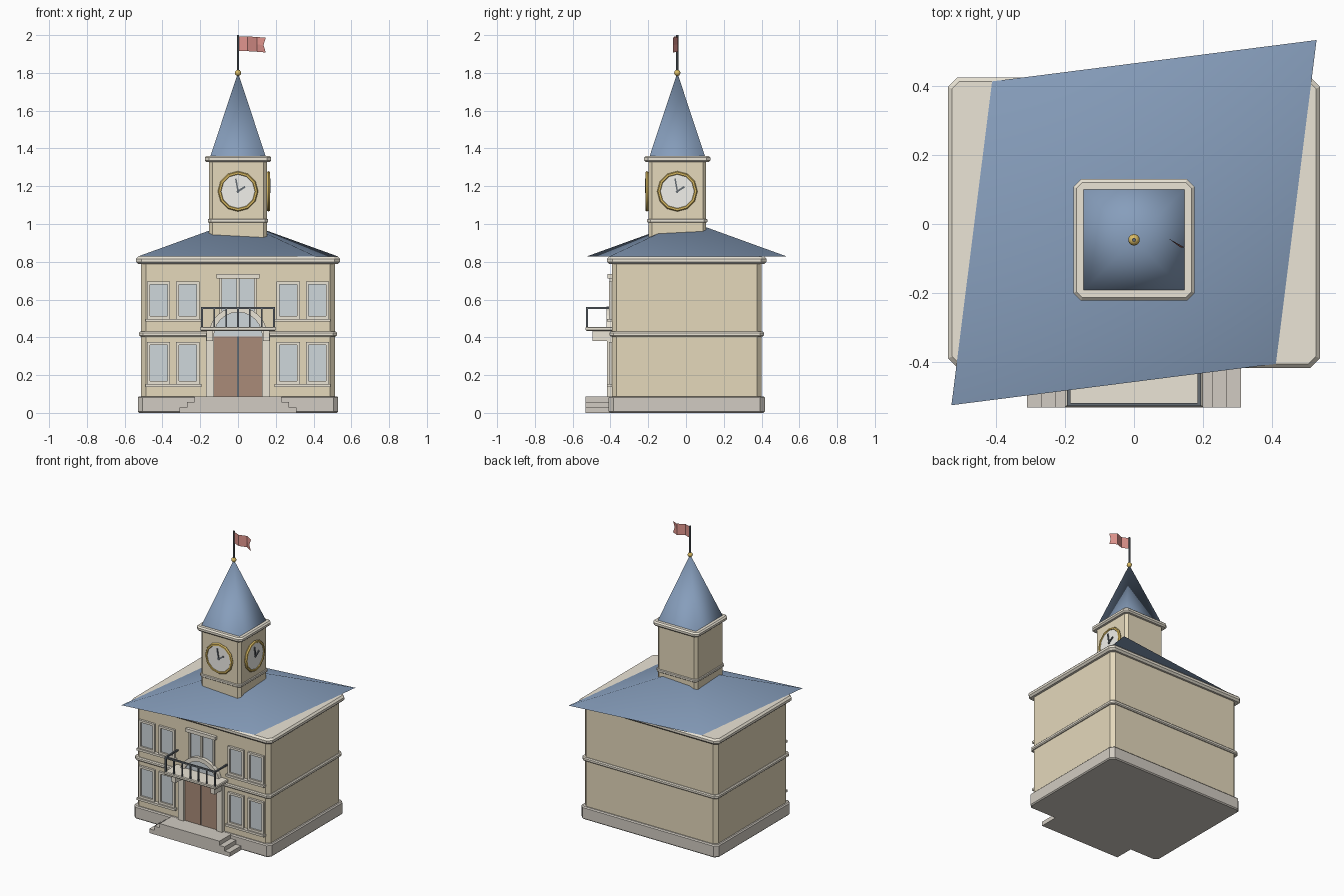
import bpy, bmesh, math
from mathutils import Matrix, Vector

if "Cube" in bpy.data.objects:
    bpy.data.objects.remove(bpy.data.objects["Cube"])

def mat(name, r, g, b):
    m = bpy.data.materials.new(name)
    m.diffuse_color = (r, g, b, 1)
    m.use_nodes = True
    m.node_tree.nodes["Principled BSDF"].inputs["Base Color"].default_value = m.diffuse_color
    return m

WALL = mat("wall", 0.78, 0.69, 0.50)
TRIM = mat("trim", 0.83, 0.78, 0.67)
STONE = mat("stone", 0.64, 0.60, 0.54)
BLUE = mat("roof_blue", 0.24, 0.34, 0.50)
GLASS = mat("glass", 0.62, 0.68, 0.71)
WOOD = mat("wood", 0.40, 0.26, 0.19)
IRON = mat("iron", 0.13, 0.15, 0.17)
GOLD = mat("gold", 0.72, 0.51, 0.13)
WHITE = mat("dial_white", 0.88, 0.87, 0.83)
RED = mat("flag_red", 0.75, 0.30, 0.27)

def finish(name, bm, m, xf=None, smooth=None):
    bmesh.ops.recalc_face_normals(bm, faces=bm.faces)
    if xf is not None:
        bm.transform(xf)
    me = bpy.data.meshes.new(name)
    bm.to_mesh(me)
    bm.free()
    me.materials.append(m)
    ob = bpy.data.objects.new(name, me)
    bpy.context.collection.objects.link(ob)
    if smooth:
        bpy.ops.object.select_all(action='DESELECT')
        ob.select_set(True)
        bpy.context.view_layer.objects.active = ob
        bpy.ops.object.shade_smooth_by_angle(angle=math.radians(smooth))
    return ob

def prism(name, pts, a, b, m, axis='z', bevel=0, xf=None):
    """Extrude a 2D outline from a to b along z (outline xy) or y (outline xz)."""
    bm = bmesh.new()
    f = bm.faces.new([bm.verts.new((u, v, a) if axis == 'z' else (u, a, v)) for u, v in pts])
    r = bmesh.ops.extrude_face_region(bm, geom=[f])
    d = Vector((0, 0, b - a) if axis == 'z' else (0, b - a, 0))
    bmesh.ops.translate(bm, vec=d, verts=[e for e in r['geom'] if isinstance(e, bmesh.types.BMVert)])
    if bevel:
        rims = [e for e in bm.edges if abs((e.verts[0].co - e.verts[1].co).dot(d)) < 1e-9]
        bmesh.ops.bevel(bm, geom=rims, offset=bevel, segments=1, affect='EDGES', profile=0.5)
    return finish(name, bm, m, xf)

def box(name, x0, x1, y0, y1, z0, z1, m, bevel=0, xf=None):
    return prism(name, [(x0, y0), (x1, y0), (x1, y1), (x0, y1)], z0, z1, m, bevel=bevel, xf=xf)

def slab(name, cy, hx, hy, z0, z1, ch, m, bevel=0):
    """Block with chamfered corners."""
    q = [(hx, hy - ch), (hx - ch, hy)]
    pts = q + [(-x, y) for x, y in q[::-1]] + [(-x, -y) for x, y in q] + [(x, -y) for x, y in q[::-1]]
    return prism(name, [(x, y + cy) for x, y in pts], z0, z1, m, bevel=bevel)

def pyramid(name, base, apex, m):
    bm = bmesh.new()
    vs = [bm.verts.new(p) for p in base]
    top = bm.verts.new(apex)
    bm.faces.new(vs)
    for i in range(4):
        bm.faces.new((vs[i], vs[(i + 1) % 4], top))
    return finish(name, bm, m, smooth=88)

def ring_pts(r, n, a0=0.0, a1=2 * math.pi, closed=True):
    k = n if closed else n + 1
    return [(r * math.cos(a0 + (a1 - a0) * i / n), r * math.sin(a0 + (a1 - a0) * i / n)) for i in range(k)]

CY, F = 0.004, -0.393   # building centre and front wall plane

# main block
slab("plinth", CY, 0.53, 0.413, 0, 0.088, 0.025, STONE, 0.007)
slab("walls", CY, 0.513, 0.397, 0.085, 0.8, 0.025, WALL)
slab("string_course", CY, 0.525, 0.409, 0.405, 0.43, 0.022, TRIM, 0.006)
slab("cornice", CY, 0.54, 0.422, 0.788, 0.828, 0.028, TRIM, 0.012)

# skewed hip roof
pyramid("roof", [(-0.53, CY - 0.53, 0.828), (0.412, CY - 0.41, 0.828),
                 (0.53, CY + 0.53, 0.828), (-0.412, CY + 0.41, 0.828)], (0, CY, 1.02), BLUE)

# tower and spire
TY = -0.046
slab("tower", TY, 0.153, 0.153, 0.86, 1.34, 0.018, WALL)
slab("tower_band", TY, 0.16, 0.16, 1.007, 1.027, 0.018, TRIM, 0.004)
slab("tower_cornice", TY, 0.176, 0.176, 1.328, 1.36, 0.022, TRIM, 0.009)
h = 0.147
pyramid("spire", [(-h, TY - h, 1.358), (h, TY - h, 1.358), (h, TY + h, 1.358), (-h, TY + h, 1.358)],
        (0, TY, 1.8), BLUE)

# finial, pole and flag
bm = bmesh.new()
bmesh.ops.create_icosphere(bm, subdivisions=2, radius=0.017)
finish("finial", bm, GOLD, Matrix.Translation((0, TY, 1.8)), 40)
prism("flag_pole", [(x, y + TY) for x, y in ring_pts(0.006, 8)], 1.8, 2.0, IRON)
bm = bmesh.new()
cols = []
for x, dy, top, bot in [(0.004, 0, 1.994, 1.917), (0.05, -0.018, 1.993, 1.915),
                        (0.1, 0.004, 1.99, 1.912), (0.147, -0.022, 1.986, 1.908)]:
    mx = x - 0.012 if x > 0.14 else x
    cols.append([bm.verts.new((xx, TY + dy, z)) for xx, z in ((x, bot), (mx, (top + bot) / 2), (x, top))])
for a, b in zip(cols, cols[1:]):
    for i in range(2):
        bm.faces.new((a[i], b[i], b[i + 1], a[i + 1]))
bmesh.ops.solidify(bm, geom=bm.faces[:], thickness=0.004)
finish("flag", bm, RED)

# clocks on front and right faces
for side, ang in (("front", 0), ("right", 90)):
    xf = (Matrix.Translation((0, TY, 1.173)) @ Matrix.Rotation(math.radians(ang), 4, 'Z')
          @ Matrix.Translation((0, -0.153, 0)))
    prism(side + "_dial", ring_pts(0.097, 12), 0.005, -0.012, WHITE, 'y', xf=xf)
    bm = bmesh.new()
    loops = [[bm.verts.new((c * (0.097 + 0.01 * u), -0.008 + 0.01 * v, s * (0.097 + 0.01 * u)))
              for u, v in ring_pts(1, 6)] for c, s in ring_pts(1, 12)]
    for i in range(12):
        for j in range(6):
            a, b, k = loops[i], loops[(i + 1) % 12], (j + 1) % 6
            bm.faces.new((a[j], b[j], b[k], a[k]))
    finish(side + "_dial_rim", bm, GOLD, xf, 50)
    for hand, length, w, deg in (("minute_hand", 0.068, 0.004, -10), ("hour_hand", 0.045, 0.005, 57)):
        box(side + "_" + hand, -w, w, -0.018, -0.011, -0.008, length, IRON,
            xf=xf @ Matrix.Rotation(math.radians(deg), 4, 'Y'))

def window(name, x0, x1, z0, z1, t=0.015):
    box(name + "_glass", x0 + t, x1 - t, F - 0.004, F + 0.01, z0 + t, z1 - t, GLASS)
    for n, a, b in (("left", x0, x0 + t), ("right", x1 - t, x1)):
        box(name + "_frame_" + n, a, b, F - 0.015, F + 0.01, z0, z1, TRIM)
    for n, a, b in (("bottom", z0, z0 + t), ("top", z1 - t, z1)):
        box(name + "_frame_" + n, x0 + t, x1 - t, F - 0.015, F + 0.01, a, b, TRIM)

# paired windows with shared sills
for s, sn in ((-1, "left"), (1, "right")):
    for z0, z1, fl in ((0.153, 0.375, "lower"), (0.498, 0.695, "upper")):
        for c, n in ((0.42, "outer"), (0.266, "inner")):
            window(f"{fl}_{sn}_{n}_window", s * c - 0.061, s * c + 0.061, z0, z1)
        box(f"{fl}_{sn}_sill", s * 0.342 - 0.148, s * 0.342 + 0.148, F - 0.024, F + 0.01, z0 - 0.015, z0, TRIM)

# balcony door
for s, n in ((-1, "left"), (1, "right")):
    box(n + "_balcony_glass", s * 0.047 - 0.039, s * 0.047 + 0.039, F - 0.004, F + 0.01, 0.455, 0.71, GLASS)
    box(n + "_balcony_jamb", s * 0.092 - 0.006, s * 0.092 + 0.006, F - 0.012, F + 0.01, 0.455, 0.715, TRIM)
box("balcony_mullion", -0.008, 0.008, F - 0.012, F + 0.01, 0.455, 0.715, TRIM)
box("balcony_lintel", -0.115, 0.115, F - 0.022, F + 0.01, 0.712, 0.735, TRIM)

# main door, fanlight and arch
for s, n in ((-1, "left"), (1, "right")):
    box(n + "_door_leaf", s * 0.065 - 0.061, s * 0.065 + 0.061, F - 0.012, F + 0.01, 0.088, 0.41, WOOD)
    box(n + "_door_jamb", s * 0.148 - 0.022, s * 0.148 + 0.022, F - 0.026, F + 0.01, 0.088, 0.42, TRIM)
    box(n + "_corbel", s * 0.15 - 0.017, s * 0.15 + 0.017, -0.495, F + 0.01, 0.38, 0.437, TRIM)
box("door_seam", -0.004, 0.004, F - 0.009, F + 0.01, 0.088, 0.41, IRON)
AZ = 0.405
prism("fanlight", [(x, z + AZ) for x, z in ring_pts(0.13, 12, 0, math.pi, False)], F - 0.016, F + 0.01, GLASS, 'y')
arc = ring_pts(0.157, 12, 0, math.pi, False) + ring_pts(0.128, 12, math.pi, 0, False)
prism("door_arch", [(x, z + AZ) for x, z in arc], F - 0.028, F + 0.01, TRIM, 'y')

# balcony slab and iron railing
box("balcony_slab", -0.2, 0.2, -0.531, F + 0.01, 0.434, 0.456, TRIM, 0.005)
RY, RX, r = -0.524, 0.19, 0.005
box("front_rail", -RX - r, RX + r, RY - r, RY + r, 0.55, 0.56, IRON)
for s, n in ((-1, "left"), (1, "right")):
    box(n + "_side_rail", s * RX - r, s * RX + r, RY, F, 0.55, 0.56, IRON)
for i in range(7):
    x = -RX + i * RX / 3
    w = r if i in (0, 6) else 0.004
    box(f"baluster_{i}", x - w, x + w, RY - w, RY + w, 0.455, 0.552, IRON)

# entrance steps, flush at the front
for i, hx in enumerate((0.31, 0.27, 0.23)):
    box(f"step_{i}", -hx, hx, -0.533, F, i * 0.029, (i + 1) * 0.029, STONE)
